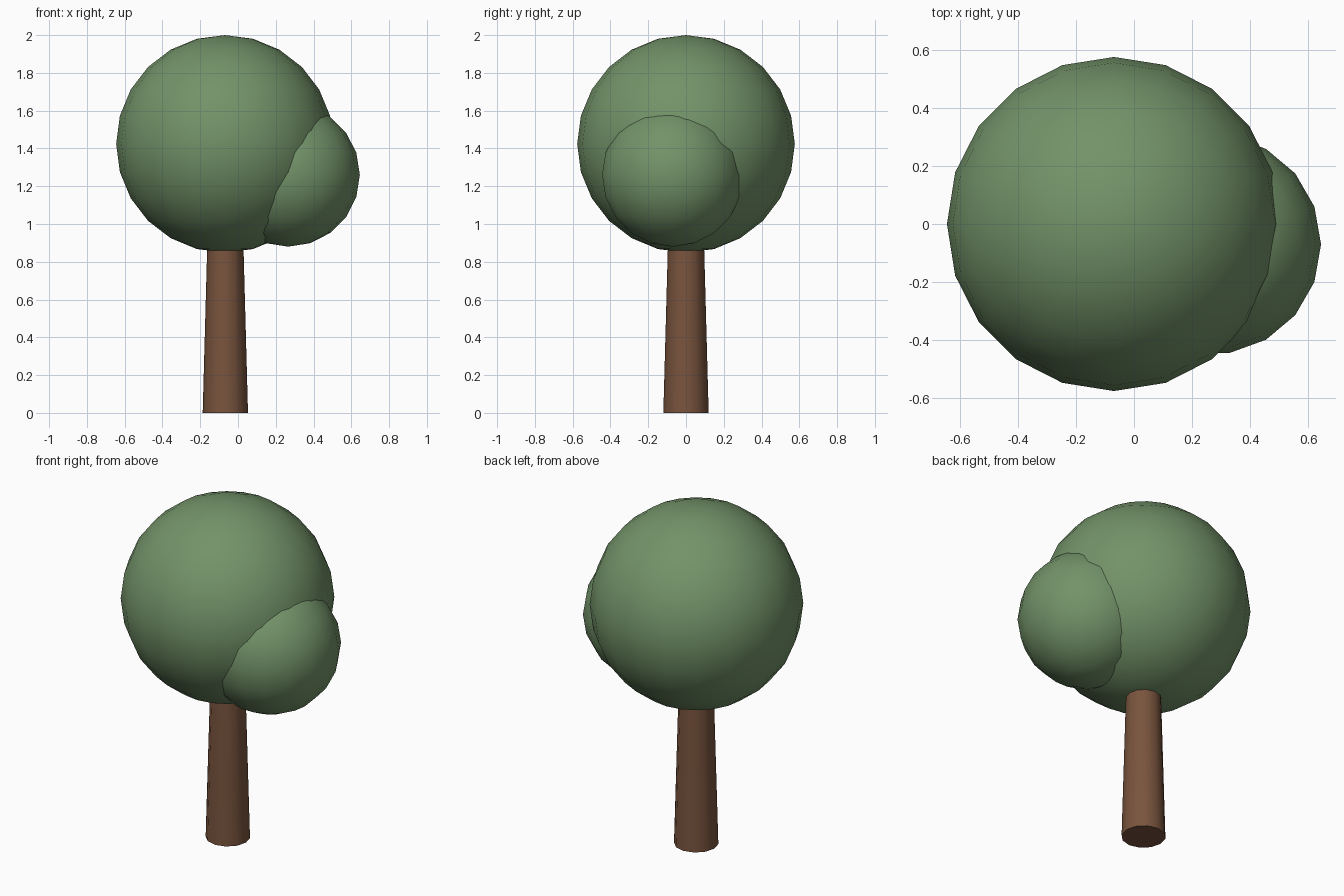
import bpy, bmesh
from math import sin, cos, pi, radians

if "Cube" in bpy.data.objects:
    bpy.data.objects.remove(bpy.data.objects["Cube"])


def material(name, rgb):
    m = bpy.data.materials.new(name)
    m.diffuse_color = (*rgb, 1)
    m.use_nodes = True
    m.node_tree.nodes["Principled BSDF"].inputs["Base Color"].default_value = m.diffuse_color
    return m


def lathe(name, profile, sides, location, mat):
    """Spin an (r, z) profile about z, with the first column on +x."""
    bm = bmesh.new()
    verts = [bm.verts.new((r, 0, z)) for r, z in profile]
    edges = [bm.edges.new(pair) for pair in zip(verts, verts[1:])]
    bmesh.ops.spin(bm, geom=verts + edges, cent=(0, 0, 0), axis=(0, 0, 1),
                   angle=2 * pi, steps=sides)
    bmesh.ops.remove_doubles(bm, verts=bm.verts, dist=1e-4)
    bmesh.ops.recalc_face_normals(bm, faces=bm.faces)
    mesh = bpy.data.meshes.new(name)
    bm.to_mesh(mesh)
    bm.free()
    mesh.materials.append(mat)
    obj = bpy.data.objects.new(name, mesh)
    obj.location = location
    bpy.context.collection.objects.link(obj)
    bpy.ops.object.select_all(action='DESELECT')
    obj.select_set(True)
    bpy.context.view_layer.objects.active = obj
    bpy.ops.object.shade_smooth_by_angle(angle=radians(40))
    return obj


def ball_profile(radius, rings):
    return [(radius * sin(pi * i / rings), -radius * cos(pi * i / rings))
            for i in range(rings + 1)]


bark = material("bark", (0.19, 0.088, 0.047))
leaf = material("leaf", (0.17, 0.29, 0.14))

# Tapered trunk, running up inside the crown
lathe("trunk", [(0, 0), (0.12, 0), (0.09, 1.1), (0, 1.1)], 12, (-0.067, 0, 0), bark)

# Main foliage ball
lathe("crown", ball_profile(0.576, 12), 20, (-0.069, 0, 1.424), leaf)

# Smaller foliage ball, low on the right
lathe("side_foliage", ball_profile(0.38, 10), 18, (0.265, -0.07, 1.26), leaf)
